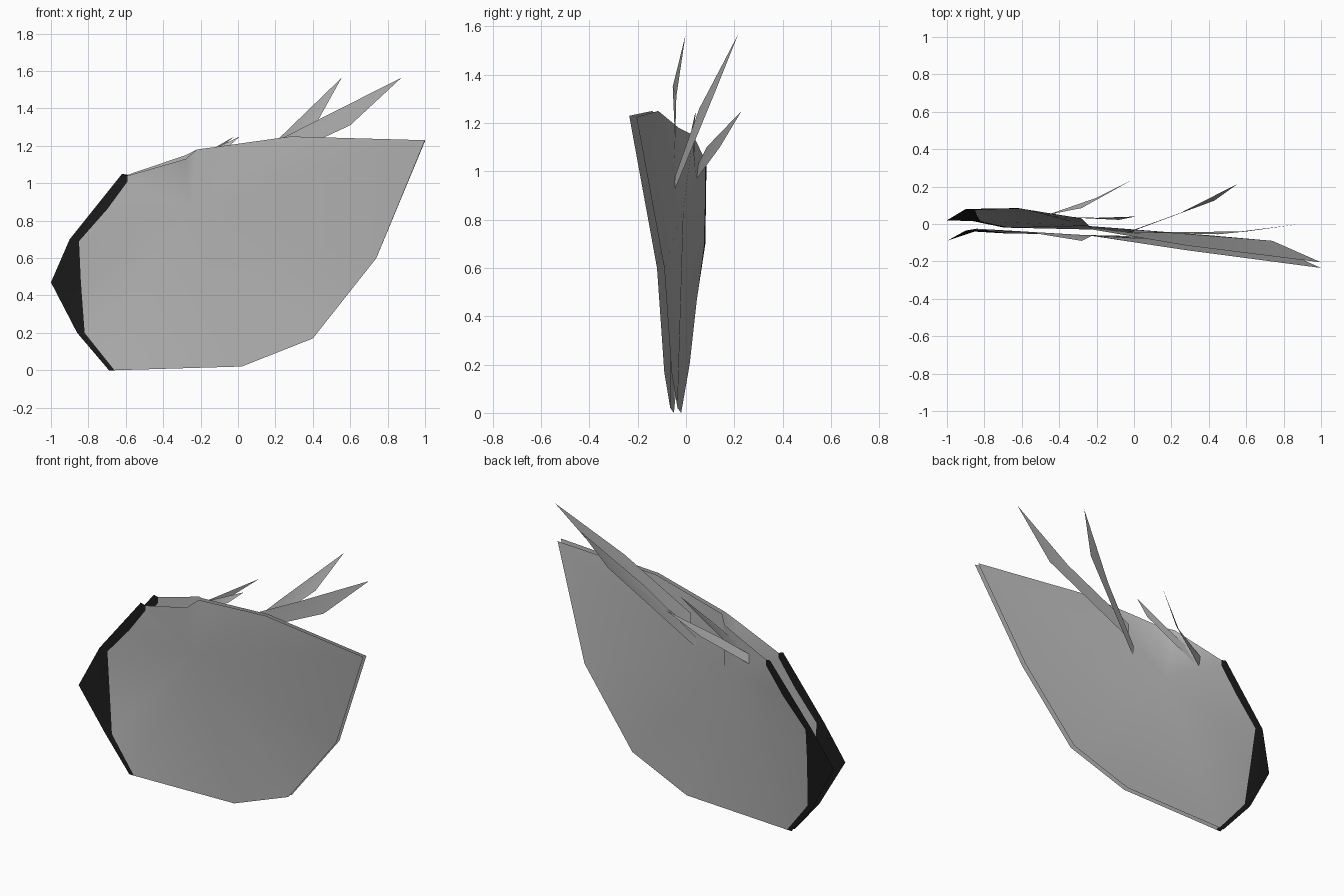
import bpy
import bmesh
import math

cube = bpy.data.objects.get("Cube")
if cube:
    bpy.data.objects.remove(cube, do_unlink=True)


def material(name, value):
    m = bpy.data.materials.new(name)
    m.use_nodes = True
    color = (value, value, value, 1)
    m.diffuse_color = color
    m.node_tree.nodes["Principled BSDF"].inputs["Base Color"].default_value = color
    return m


grey = material("mid grey", 0.46)
black = material("black", 0.011)


def finish(name, bm):
    mesh = bpy.data.meshes.new(name)
    bm.to_mesh(mesh)
    bm.free()
    mesh.materials.append(grey)
    mesh.materials.append(black)
    obj = bpy.data.objects.new(name, mesh)
    bpy.context.collection.objects.link(obj)
    bpy.ops.object.select_all(action='DESELECT')
    obj.select_set(True)
    bpy.context.view_layer.objects.active = obj
    bpy.ops.object.shade_smooth_by_angle(angle=math.radians(50))


# Grey outline: x, front y, back y, front z, back z, clockwise from the top left
outline = [
    (-0.59, -0.04, 0.08, 1.04, 1.045),
    (-0.28, -0.09, 0.03, 1.13, 1.15),
    (-0.22, -0.06, -0.03, 1.18, 1.18),
    (0.28, -0.14, -0.115, 1.25, 1.25),
    (1.0, -0.235, -0.205, 1.23, 1.225),
    (0.74, -0.12, -0.09, 0.6, 0.6),
    (0.4, -0.09, -0.06, 0.17, 0.17),
    (0.02, -0.065, -0.035, 0.02, 0.02),
    (-0.66, -0.05, -0.02, 0.0, 0.0),
    (-0.82, -0.03, 0.015, 0.2, 0.2),
    (-0.84, -0.025, 0.045, 0.47, 0.47),
    (-0.85, -0.03, 0.075, 0.69, 0.69),
    (-0.7, -0.037, 0.08, 0.86, 0.86),
    (-0.59, -0.04, 0.08, 1.01, 1.01),
]
# Outer points of the dark border, bottom to top
border = [
    (-0.69, -0.05, -0.02, 0.0, 0.0),
    (-0.86, -0.04, 0.015, 0.2, 0.2),
    (-1.0, -0.09, 0.02, 0.47, 0.47),
    (-0.9, -0.035, 0.08, 0.7, 0.7),
    (-0.74, -0.038, 0.083, 0.9, 0.9),
    (-0.62, -0.04, 0.085, 1.05, 1.05),
]
center = (-0.25, -0.06, -0.01, 0.85, 0.85)


def place(row, side):
    return (row[0], row[1 + side], row[3 + side])


# Front and back sheets, open between, each a shallow fan with a dark border
for side, name in enumerate(("front_sheet", "back_sheet")):
    bm = bmesh.new()
    ring = [bm.verts.new(place(r, side)) for r in outline]
    edge = [bm.verts.new(place(r, side)) for r in border]
    hub = bm.verts.new(place(center, side))
    for i, v in enumerate(ring):
        bm.faces.new((v, ring[(i + 1) % len(ring)], hub))
    inner = ring[8:]
    dark = [bm.faces.new((inner[i], edge[i], edge[i + 1], inner[i + 1]))
            for i in range(len(edge) - 1)]
    dark.append(bm.faces.new((ring[-1], edge[-1], ring[0])))
    for f in dark:
        f.material_index = 1
    bm.normal_update()
    # Turn each face outward
    for f in bm.faces:
        if (f.normal.y > 0) != (side == 1):
            f.normal_flip()
    finish(name, bm)


# Bent blades: base top, base bottom, middle top, middle bottom, tip
def blade(name, points):
    bm = bmesh.new()
    a, b, c, d, tip = [bm.verts.new(p) for p in points]
    bm.faces.new((a, b, d, c))
    bm.faces.new((c, d, tip))
    finish(name, bm)


blade("large_outer_blade", [(0.0, -0.045, 1.12), (0.0, -0.05, 1.03),
                            (0.45, -0.055, 1.35), (0.6, -0.04, 1.31),
                            (0.875, -0.002, 1.565)])
blade("large_inner_blade", [(-0.04, -0.045, 0.98), (-0.04, -0.05, 0.915),
                            (0.24, 0.055, 1.26), (0.43, 0.125, 1.34),
                            (0.555, 0.215, 1.565)])
blade("small_outer_blade", [(-0.46, 0.05, 1.03), (-0.45, 0.045, 0.97),
                            (-0.28, 0.085, 1.1), (-0.2, 0.14, 1.1),
                            (-0.02, 0.23, 1.25)])
blade("small_inner_blade", [(-0.45, 0.04, 1.03), (-0.42, 0.04, 0.98),
                            (-0.2, 0.033, 1.15), (-0.08, 0.022, 1.17),
                            (0.01, 0.04, 1.25)])
